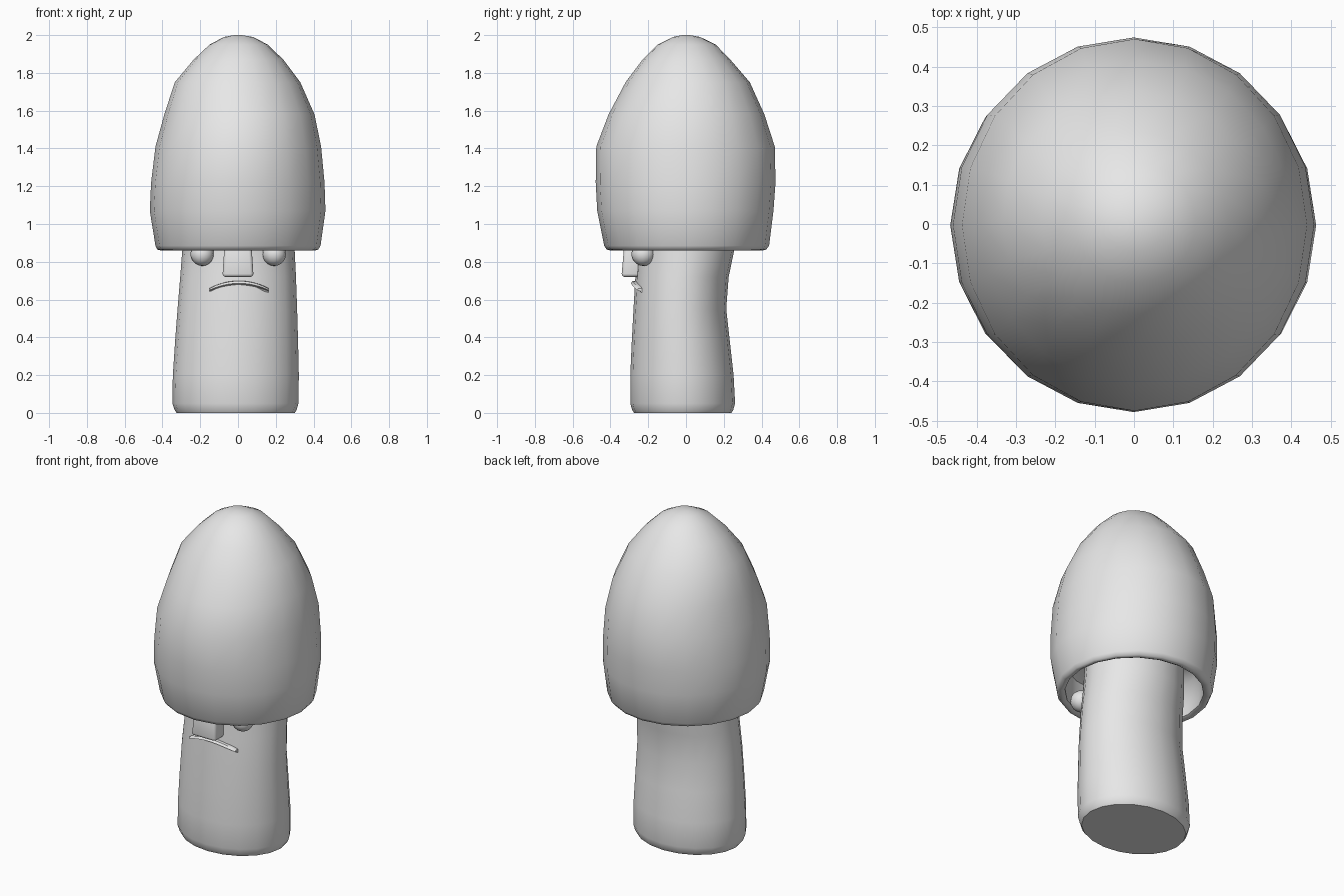
import bpy, bmesh, math
from mathutils import Vector

if "Cube" in bpy.data.objects:
    bpy.data.objects.remove(bpy.data.objects["Cube"])

grey = bpy.data.materials.new("plain grey")
grey.diffuse_color = (0.8, 0.8, 0.8, 1)
grey.use_nodes = True
grey.node_tree.nodes["Principled BSDF"].inputs["Base Color"].default_value = grey.diffuse_color


def finish(name, bm, angle=60):
    bmesh.ops.recalc_face_normals(bm, faces=bm.faces)
    me = bpy.data.meshes.new(name)
    bm.to_mesh(me)
    bm.free()
    ob = bpy.data.objects.new(name, me)
    bpy.context.collection.objects.link(ob)
    me.materials.append(grey)
    bpy.ops.object.select_all(action='DESELECT')
    ob.select_set(True)
    bpy.context.view_layer.objects.active = ob
    bpy.ops.object.shade_smooth_by_angle(angle=math.radians(angle))
    return ob


def loft(name, rings, sides, angle=60):
    """Stack oval rings given as (z, left, right, front, back)."""
    bm = bmesh.new()
    loops = []
    for z, x0, x1, y0, y1 in rings:
        loop = []
        for i in range(sides):
            a = math.tau * i / sides
            loop.append(bm.verts.new(((x0 + x1) / 2 + (x1 - x0) / 2 * math.cos(a),
                                      (y0 + y1) / 2 + (y1 - y0) / 2 * math.sin(a), z)))
        loops.append(loop)
    for a, b in zip(loops, loops[1:]):
        for i in range(sides):
            j = (i + 1) % sides
            bm.faces.new((a[i], a[j], b[j], b[i]))
    bm.faces.new(loops[0])
    bm.faces.new(loops[-1])
    return finish(name, bm, angle)


# Tall hollow cap: from inside the hollow, round the rim, up to the tip
loft("cap", [
    (1.10, -.30, .30, -.30, .30),
    (1.06, -.38, .38, -.38, .38),
    (0.92, -.39, .39, -.38, .385),
    (0.87, -.39, .39, -.38, .385),
    (0.86, -.41, .41, -.40, .405),
    (0.865, -.428, .425, -.42, .425),
    (0.885, -.437, .437, -.433, .44),
    (1.07, -.467, .463, -.47, .463),
    (1.22, -.46, .458, -.478, .474),
    (1.41, -.437, .44, -.475, .47),
    (1.58, -.39, .405, -.41, .415),
    (1.75, -.335, .33, -.32, .338),
    (1.87, -.235, .24, -.23, .235),
    (1.95, -.15, .157, -.15, .157),
    (1.99, -.075, .08, -.07, .075),
    (2.00, -.02, .02, -.02, .02),
], 20)

# Stem, slightly bent at the back
loft("stem", [
    (0.00, -.325, .30, -.275, .24),
    (0.015, -.335, .31, -.285, .25),
    (0.05, -.348, .32, -.295, .26),
    (0.20, -.345, .322, -.295, .252),
    (0.38, -.333, .318, -.287, .232),
    (0.55, -.32, .313, -.278, .213),
    (0.72, -.306, .307, -.268, .226),
    (0.86, -.295, .30, -.258, .255),
    (1.10, -.28, .285, -.25, .27),
], 20, 50)

# Eyes, mirrored left and right
for side, x in (("left", -.19), ("right", .192)):
    bm = bmesh.new()
    bmesh.ops.create_uvsphere(bm, u_segments=16, v_segments=10, radius=.062)
    bmesh.ops.translate(bm, verts=bm.verts, vec=(x, -.227, .84))
    finish(side + "_eye", bm)

# Block nose with softened edges, tapering upward
bm = bmesh.new()
bmesh.ops.create_cube(bm, size=1)
for v in bm.verts:
    top = v.co.z > 0
    v.co = Vector((v.co.x * (.14 if top else .165),
                   (-.325 if top else -.342) if v.co.y < 0 else -.235,
                   .91 if top else .72))
bmesh.ops.bevel(bm, geom=bm.edges[:], offset=.016, segments=2, profile=.5, affect='EDGES')
finish("nose", bm)

# Frowning mouth: a tilted lip strip swept along an arc
bm = bmesh.new()
section = [(-.292, .000), (-.282, .012), (-.255, .014), (-.235, .002),
           (-.235, -.016), (-.258, -.020), (-.266, -.008)]
loops = []
N = 12
for i in range(N + 1):
    t = -1 + 2 * i / N
    s = 1 - .35 * t ** 4
    loops.append([bm.verts.new((.005 + .157 * t, -.26 + (y + .26) * s + .022 * t * t,
                                .686 + z * s - .036 * t * t)) for y, z in section])
n = len(section)
for a, b in zip(loops, loops[1:]):
    for i in range(n):
        j = (i + 1) % n
        bm.faces.new((a[i], a[j], b[j], b[i]))
bm.faces.new(loops[0])
bm.faces.new(loops[-1])
finish("mouth", bm, 40)
